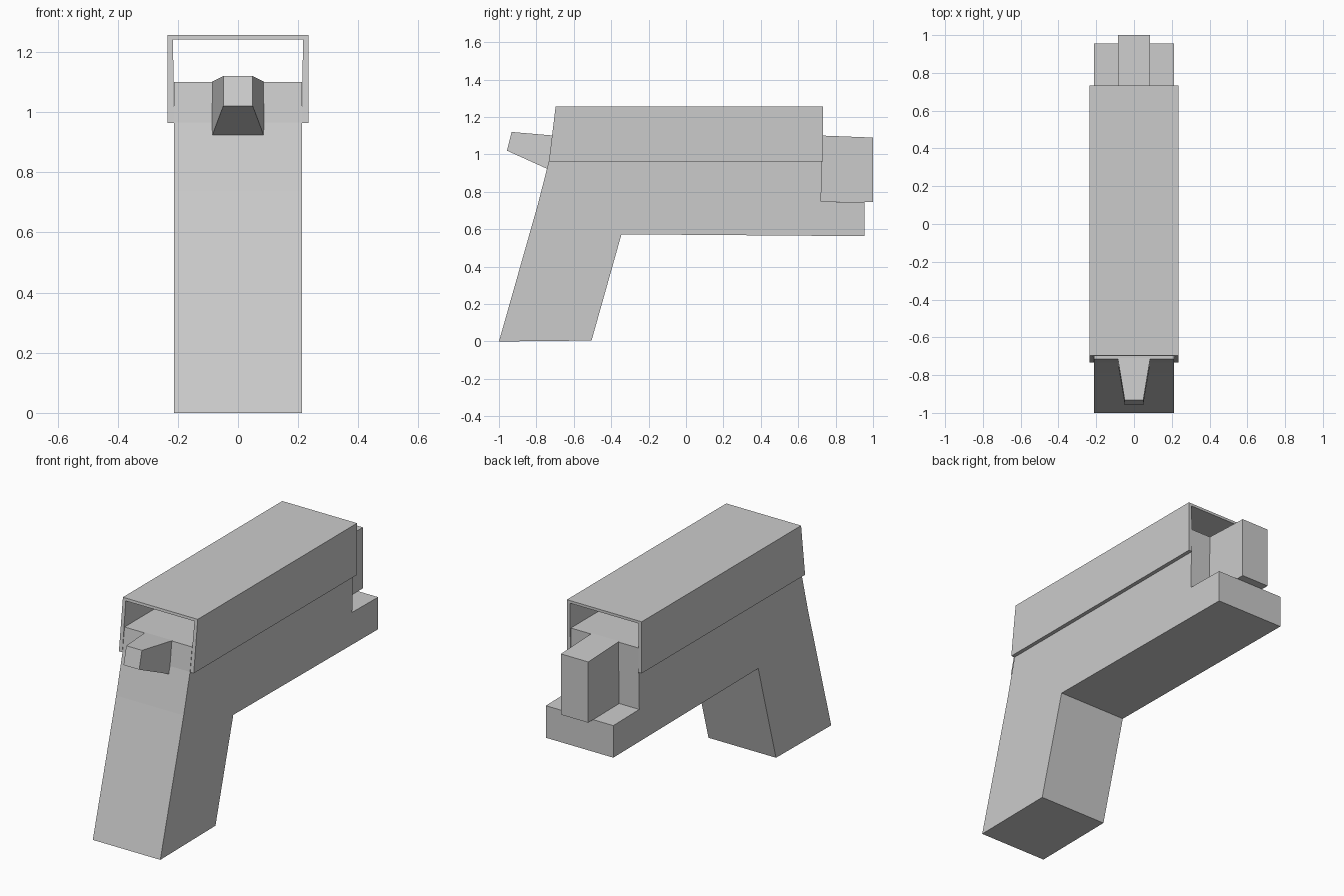
import bpy
import bmesh

cube = bpy.data.objects.get("Cube")
if cube:
    bpy.data.objects.remove(cube, do_unlink=True)

grey = bpy.data.materials.new("plain grey")
grey.use_nodes = True
colour = (0.6, 0.6, 0.6, 1)
grey.diffuse_color = colour
grey.node_tree.nodes["Principled BSDF"].inputs["Base Color"].default_value = colour


def loft(name, start, end):
    """Solid between two matching outlines."""
    bm = bmesh.new()
    a = [bm.verts.new(p) for p in start]
    b = [bm.verts.new(p) for p in end]
    bm.faces.new(a)
    bm.faces.new(b[::-1])
    for i in range(len(a)):
        j = (i + 1) % len(a)
        bm.faces.new((a[i], b[i], b[j], a[j]))
    bmesh.ops.recalc_face_normals(bm, faces=bm.faces)
    mesh = bpy.data.meshes.new(name)
    bm.to_mesh(mesh)
    bm.free()
    mesh.materials.append(grey)
    obj = bpy.data.objects.new(name, mesh)
    bpy.context.collection.objects.link(obj)
    return obj


def side_prism(name, profile, half_width):
    """Extrude a (y, z) side profile across x."""
    return loft(name, [(-half_width, y, z) for y, z in profile],
                [(half_width, y, z) for y, z in profile])


# Grip and frame in one side profile
side_prism("grip_and_frame", [
    (-1, 0), (-0.505, 0.005), (-0.345, 0.573), (0.955, 0.563),
    (0.955, 0.745), (0.722, 0.748), (0.73, 1.1), (-0.715, 1.1),
    (-0.733, 0.965), (-0.79, 0.74)], 0.212)

# Barrel block overhanging the ledge
side_prism("barrel_block", [
    (0.72, 0.748), (1, 0.745), (1, 1.09), (0.72, 1.101)], 0.086)

# Hollow slide: an upside-down channel with a slanted end
BOTTOM, TOP = 0.963, 1.256
half = [(0.235, TOP), (0.235, BOTTOM), (0.213, BOTTOM), (0.216, 1.241)]
channel = half + [(-x, z) for x, z in reversed(half)]


def slant(z):
    return -0.733 + 0.036 * (z - BOTTOM) / (TOP - BOTTOM)


loft("slide", [(x, slant(z), z) for x, z in channel],
     [(x, 0.733, z) for x, z in channel])

# Tapered hammer
wide, narrow = 0.086, 0.049
loft("hammer",
     [(-wide, -0.74, 0.922), (wide, -0.74, 0.922),
      (wide, -0.71, 1.101), (-wide, -0.71, 1.101)],
     [(-narrow, -0.957, 1.02), (narrow, -0.957, 1.02),
      (narrow, -0.932, 1.12), (-narrow, -0.932, 1.12)])
